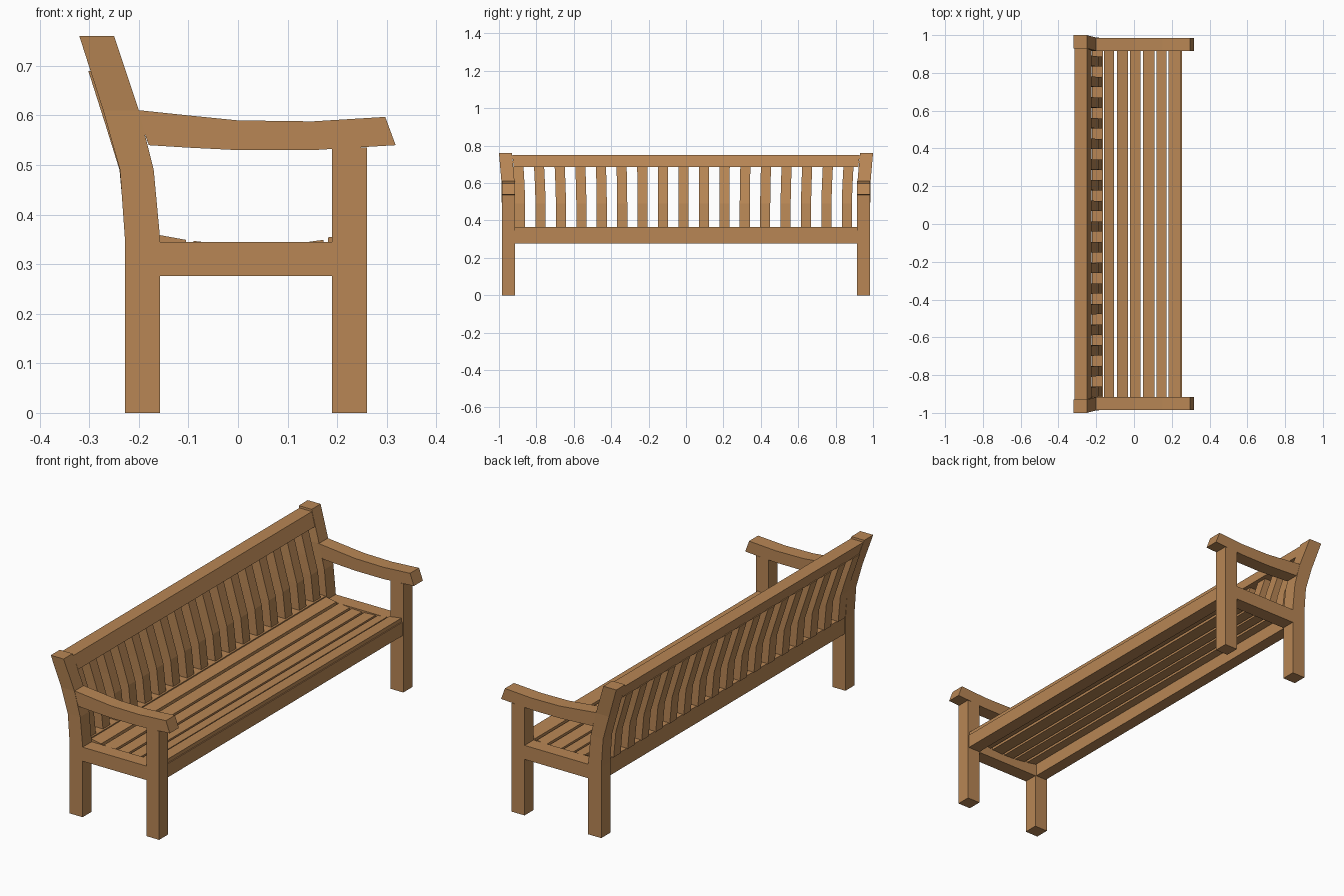
import bpy, bmesh

if "Cube" in bpy.data.objects:
    bpy.data.objects.remove(bpy.data.objects["Cube"])

wood = bpy.data.materials.new("wood")
wood.diffuse_color = (0.48, 0.24, 0.09, 1)
wood.use_nodes = True
wood.node_tree.nodes["Principled BSDF"].inputs["Base Color"].default_value = wood.diffuse_color


def loft(name, rings):
    """Skin a run of four-cornered rings into a closed solid."""
    bm = bmesh.new()
    rows = [[bm.verts.new(p) for p in r] for r in rings]
    for a, b in zip(rows, rows[1:]):
        for i in range(4):
            j = (i + 1) % 4
            bm.faces.new((a[i], a[j], b[j], b[i]))
    bm.faces.new(rows[0][::-1])
    bm.faces.new(rows[-1])
    bmesh.ops.recalc_face_normals(bm, faces=bm.faces)
    me = bpy.data.meshes.new(name)
    bm.to_mesh(me)
    bm.free()
    me.materials.append(wood)
    ob = bpy.data.objects.new(name, me)
    bpy.context.collection.objects.link(ob)
    return ob


def strip(name, pairs, y0, y1):
    """Solid from pairs of (x, z) edge points, spanning y0 to y1."""
    return loft(name, [[(a[0], y0, a[1]), (b[0], y0, b[1]),
                        (b[0], y1, b[1]), (a[0], y1, a[1])] for a, b in pairs])


def box(name, x0, x1, y0, y1, z0, z1):
    return strip(name, [((x0, z0), (x1, z0)), ((x0, z1), (x1, z1))], y0, y1)


IN, OUT = 0.915, 0.985

# Back posts: z, back x, front x, outward lean
post = [(0, -0.228, -0.157, 0), (0.35, -0.228, -0.157, 0),
        (0.49, -0.238, -0.17, 0), (0.61, -0.272, -0.20, 0.002),
        (0.76, -0.32, -0.25, 0.015)]
# Armrest: upper and lower edge points
arm = [((-0.205, 0.611), (-0.18, 0.54)), ((-0.1, 0.60), (-0.1, 0.535)),
       ((0, 0.59), (0, 0.53)), ((0.15, 0.588), (0.15, 0.53)),
       ((0.297, 0.597), (0.318, 0.54))]

# End frames on both sides
for s, side in ((1, "left"), (-1, "right")):
    loft("back_post_" + side,
         [[(b, s * (IN + d), z), (f, s * (IN + d), z),
           (f, s * (OUT + d), z), (b, s * (OUT + d), z)] for z, b, f, d in post])
    box("front_leg_" + side, 0.19, 0.26, s * IN, s * OUT, 0, 0.535)
    box("side_rail_" + side, -0.157, 0.19, s * IN, s * OUT, 0.276, 0.345)
    strip("armrest_" + side, arm, s * IN, s * OUT)

# Long rails
box("front_rail", 0.19, 0.255, -IN, IN, 0.278, 0.345)
box("back_rail", -0.222, -0.163, -IN, IN, 0.278, 0.362)
loft("top_rail", [[(x0, -w, z), (x1, -w, z), (x1, w, z), (x0, w, z)]
                  for z, x0, x1, w in ((0.685, -0.295, -0.226, 0.921),
                                       (0.75, -0.316, -0.248, 0.929))])

# Dished seat slats: back x, back z, front x, front z
slats = [(-0.16, 0.359, -0.105, 0.349), (-0.09, 0.347, -0.032, 0.340),
         (-0.02, 0.339, 0.035, 0.337), (0.047, 0.337, 0.108, 0.340),
         (0.12, 0.342, 0.172, 0.349), (0.182, 0.354, 0.25, 0.364)]
for i, (x0, z0, x1, z1) in enumerate(slats):
    strip(f"seat_slat_{i + 1}", [((x0, z0 - 0.02), (x0, z0)),
                                 ((x1, z1 - 0.02), (x1, z1))], -IN, IN)

# Curved, slightly fanned back slats
bend = [(0.36, -0.227, -0.172, 1), (0.49, -0.239, -0.186, 1),
        (0.58, -0.267, -0.213, 1.003), (0.69, -0.302, -0.247, 1.01)]
for i in range(17):
    c = -0.887 + i * 0.1092
    loft(f"back_slat_{i + 1}",
         [[(b, c * k - 0.027, z), (f, c * k - 0.027, z),
           (f, c * k + 0.027, z), (b, c * k + 0.027, z)] for z, b, f, k in bend])
